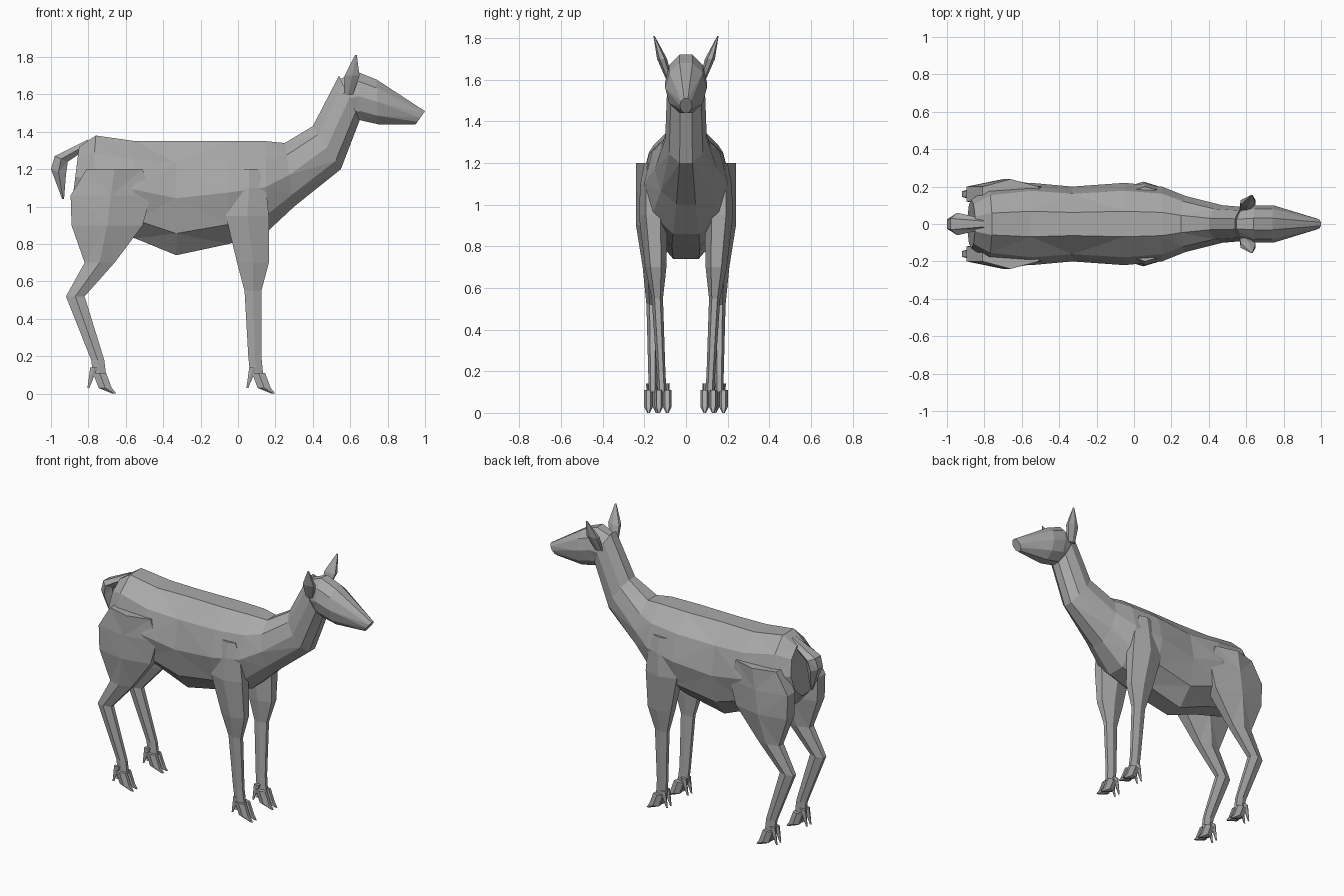
import bpy
import bmesh
from math import sin, cos, pi

default_cube = bpy.data.objects.get("Cube")
if default_cube:
    bpy.data.objects.remove(default_cube)

grey = bpy.data.materials.new("plain grey")
grey.use_nodes = True
grey.diffuse_color = (0.4, 0.4, 0.4, 1)
grey.node_tree.nodes["Principled BSDF"].inputs["Base Color"].default_value = grey.diffuse_color


def cross_section(steps):
    """Faceted oval: (share of the way from edge to edge, share of half width)."""
    angles = [pi * (i + 0.5) / steps for i in range(steps)]
    half = [((1 - cos(a) / cos(angles[0])) / 2, sin(a)) for a in angles]
    return half + [(along, -across) for along, across in reversed(half)]


def loft(name, rings, steps, centre=lambda z: 0):
    """Skin rings of (x, z) at both edges and a half width; centre gives y by height."""
    bm = bmesh.new()
    outline = cross_section(steps)
    previous = None
    for x_start, z_start, x_end, z_end, half_width in rings:
        middle = centre((z_start + z_end) / 2)
        ring = [bm.verts.new((x_start + (x_end - x_start) * along,
                              middle + half_width * across,
                              z_start + (z_end - z_start) * along))
                for along, across in outline]
        if previous is None:
            bm.faces.new(ring)
        else:
            for i in range(len(ring)):
                bm.faces.new((previous[i - 1], previous[i], ring[i], ring[i - 1]))
        previous = ring
    bm.faces.new(previous)
    bmesh.ops.triangulate(bm, faces=bm.faces[:], quad_method='SHORT_EDGE')
    bmesh.ops.recalc_face_normals(bm, faces=bm.faces[:])
    mesh = bpy.data.meshes.new(name)
    bm.to_mesh(mesh)
    bm.free()
    mesh.materials.append(grey)
    part = bpy.data.objects.new(name, mesh)
    bpy.context.collection.objects.link(part)


def limb_pair(name, path, spread, lean=0):
    """Left and right limbs through (x, z, depth) joints, leaning outward with height."""
    rings = [(x + depth / 2, z, x - depth / 2, z, min(depth * 0.3, 0.08))
             for x, z, depth in path]
    for label, side in (("left", 1), ("right", -1)):
        loft(f"{label}_{name}", rings, 3,
             lambda z: side * (spread + lean * z))


def foot_pair(name, ankle, spread):
    """Cloven toes and dewclaws below an ankle."""
    for place, offset in (("inner", -0.02), ("outer", 0.02)):
        limb_pair(f"{name}_{place}_toe",
                  [(ankle, 0.11, 0.07), (ankle + 0.03, 0.03, 0.07), (ankle + 0.08, 0, 0.02)],
                  spread + offset)
        limb_pair(f"{name}_{place}_dewclaw",
                  [(ankle - 0.03, 0.14, 0.04), (ankle - 0.06, 0.03, 0.01)],
                  spread + offset)


# Rump, level-backed barrel and rising neck in one skin
rump = [(-0.85, 1.32, -0.89, 1, 0.13), (-0.76, 1.38, -0.8, 0.9, 0.19)]
barrel = [(x, 1.35, x, belly, half_width) for x, belly, half_width in (
    (-0.55, 0.83, 0.22), (-0.33, 0.74, 0.2), (-0.05, 0.8, 0.22), (0.15, 0.86, 0.2))]
neck = [(0.25, 1.34, 0.3, 1, 0.15), (0.4, 1.43, 0.55, 1.2, 0.1), (0.54, 1.7, 0.65, 1.46, 0.09)]
loft("torso_and_neck", rump + barrel + neck, 5)

# Head tapering to the muzzle
loft("head", [
    (0.54, 1.68, 0.63, 1.47, 0.08),
    (0.64, 1.72, 0.66, 1.46, 0.1),
    (0.74, 1.68, 0.75, 1.44, 0.1),
    (1, 1.51, 0.95, 1.44, 0.03)], 5)

# Short drooping tail
loft("tail", [
    (-0.8, 1.36, -0.82, 1.3, 0.03),
    (-0.98, 1.27, -0.91, 1.24, 0.06),
    (-1, 1.2, -0.92, 1.17, 0.05),
    (-0.94, 1.04, -0.93, 1.04, 0.01)], 3)

# Ears lean outward
limb_pair("ear", [(0.59, 1.6, 0.05), (0.61, 1.7, 0.08), (0.63, 1.81, 0.01)],
          spread=-0.48, lean=0.35)

# Hind legs with heavy thighs and bent hocks
limb_pair("hind_leg", [
    (-0.66, 1.2, 0.3), (-0.68, 1.06, 0.43), (-0.7, 0.9, 0.38), (-0.74, 0.7, 0.16),
    (-0.87, 0.52, 0.1), (-0.75, 0.18, 0.07), (-0.74, 0.1, 0.07)], spread=0.16)
foot_pair("hind", ankle=-0.74, spread=0.16)

# Straight forelegs set wider at the shoulder
limb_pair("fore_leg", [
    (0.06, 1.2, 0.1), (0.06, 1.1, 0.18), (0.05, 0.95, 0.23), (0.08, 0.7, 0.17),
    (0.08, 0.55, 0.09), (0.09, 0.2, 0.07), (0.1, 0.1, 0.07)], spread=0.11, lean=0.05)
foot_pair("fore", ankle=0.11, spread=0.11)
